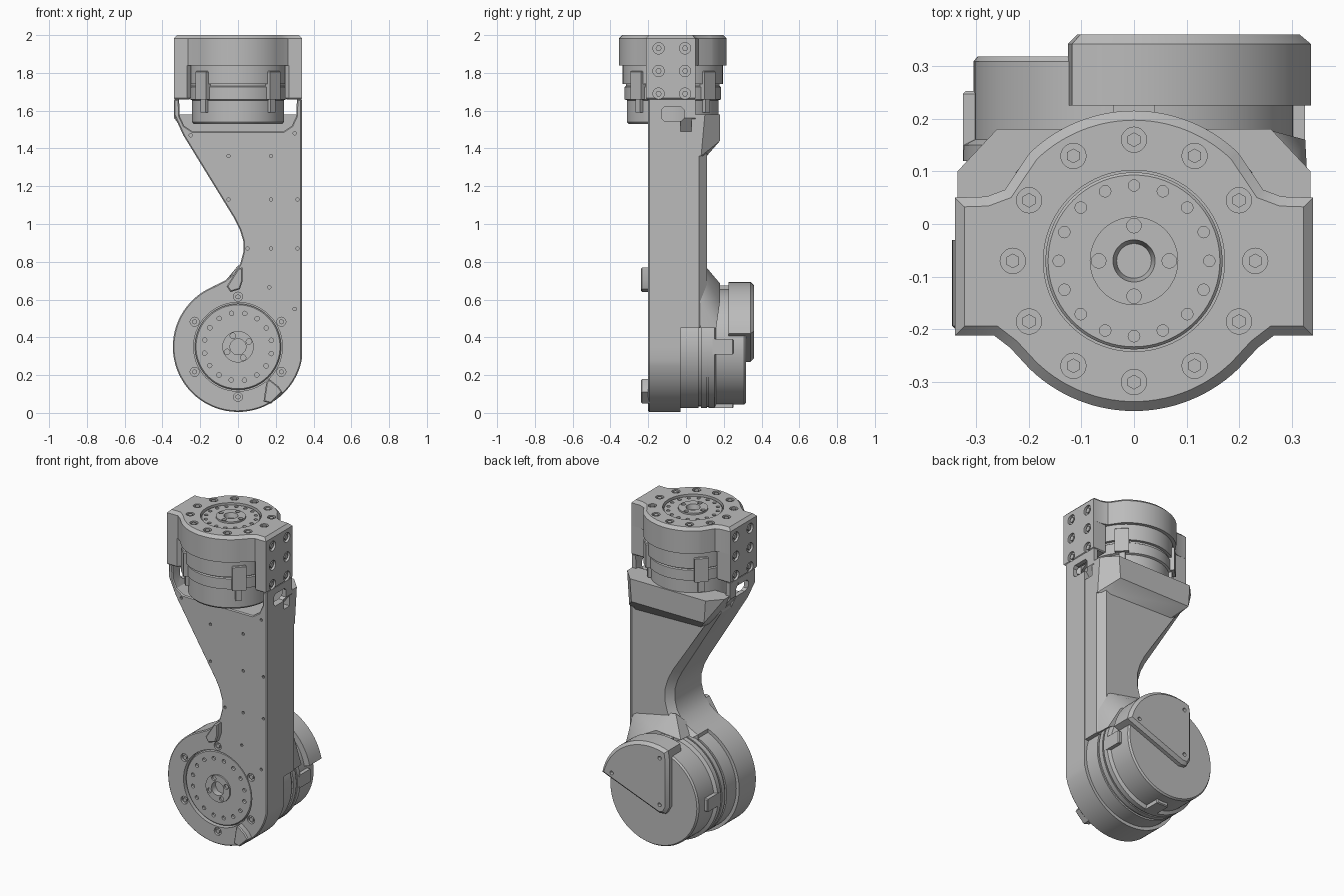
import bpy, bmesh, math
from mathutils import Matrix, Vector

if "Cube" in bpy.data.objects:
    bpy.data.objects.remove(bpy.data.objects["Cube"], do_unlink=True)

metal = bpy.data.materials.new("grey metal")
metal.use_nodes = True
GREY = (0.5, 0.5, 0.5, 1)
metal.diffuse_color = GREY
metal.node_tree.nodes["Principled BSDF"].inputs["Base Color"].default_value = GREY

HUB_Z, TOP_Y = 0.35, -0.07          # lower joint height, upper joint depth
LOW, UP = Vector((0, 0, HUB_Z)), Vector((0, TOP_Y, 0))
PLACE = {"x": lambda a, b, c: (c, a, b), "y": lambda a, b, c: (a, c, b), "z": lambda a, b, c: (a, b, c)}
TURN = {"x": Matrix.Rotation(math.pi / 2, 4, "Y"), "y": Matrix.Rotation(math.pi / 2, 4, "X"), "z": Matrix()}


def finish(name, bm):
    bmesh.ops.recalc_face_normals(bm, faces=bm.faces[:])
    mesh = bpy.data.meshes.new(name)
    bm.to_mesh(mesh)
    bm.free()
    mesh.materials.append(metal)
    obj = bpy.data.objects.new(name, mesh)
    bpy.context.collection.objects.link(obj)
    return obj


def prism(name, pts, axis, lo, hi, bevel=0):
    """Extrude an outline along an axis, chamfering the rim of the hi end."""
    bm = bmesh.new()
    base = bm.faces.new([bm.verts.new(PLACE[axis](a, b, lo)) for a, b in pts])
    new = bmesh.ops.extrude_face_region(bm, geom=[base])["geom"]
    verts = [g for g in new if isinstance(g, bmesh.types.BMVert)]
    bmesh.ops.translate(bm, verts=verts, vec=PLACE[axis](0, 0, hi - lo))
    if not any(f for f in bm.faces if f is base):
        bm.faces.new(base.verts)
    if bevel:
        rim = [g for g in new if isinstance(g, bmesh.types.BMEdge)]
        bmesh.ops.bevel(bm, geom=rim, offset=bevel, segments=1, affect="EDGES", profile=0.5)
    return finish(name, bm)


def lathe(name, profile, axis, centre, steps=72):
    """Spin a (radius, position) profile about an axis."""
    bm = bmesh.new()
    verts = [bm.verts.new(Vector(PLACE[axis](r, 0, h)) + centre) for r, h in profile]
    edges = [bm.edges.new(pair) for pair in zip(verts, verts[1:])]
    bmesh.ops.spin(bm, geom=verts + edges, cent=centre, axis=PLACE[axis](0, 0, 1),
                   angle=2 * math.pi, steps=steps, use_duplicate=False)
    bmesh.ops.remove_doubles(bm, verts=bm.verts[:], dist=0.0005)
    return finish(name, bm)


def rods(name, spots, r, half, axis, sides=20):
    bm = bmesh.new()
    for p in spots:
        bmesh.ops.create_cone(bm, cap_ends=True, segments=sides, radius1=r, radius2=r,
                              depth=2 * half, matrix=Matrix.Translation(p) @ TURN[axis])
    return finish(name, bm)


def hull(name, pts):
    bm = bmesh.new()
    for p in pts:
        bm.verts.new(p)
    bmesh.ops.convex_hull(bm, input=bm.verts[:])
    return finish(name, bm)


def cut(obj, cutter):
    mod = obj.modifiers.new("cut", "BOOLEAN")
    mod.operation, mod.solver, mod.object = "DIFFERENCE", "EXACT", cutter
    bpy.context.view_layer.update()
    dg = bpy.context.evaluated_depsgraph_get()
    mesh = bpy.data.meshes.new_from_object(obj.evaluated_get(dg))
    obj.modifiers.clear()
    obj.data = mesh
    bpy.data.objects.remove(cutter, do_unlink=True)


def arc(r, start, end, steps, centre=(0, 0)):
    angles = [math.radians(start + (end - start) * i / steps) for i in range(steps + 1)]
    return [(centre[0] + r * math.cos(t), centre[1] + r * math.sin(t)) for t in angles]


def circle(r, count, axis, at, offset=0):
    """Points evenly spaced around one of the two joints."""
    centre = LOW if axis == "y" else UP
    pts = arc(r, offset, offset + 360, count)[:-1]
    return [Vector(PLACE[axis](a, b, at)) + centre for a, b in pts]


def mirrored(pts):
    return [(-a, b) for a, b in reversed(pts)]


# Arm: front plate with the round lower housing, and the thicker spine behind it
hub = (0, HUB_Z)
neck = [(-0.34, 1.58), (-0.29, 1.47), (-0.02, 1.03), (0.01, 0.97), (0.028, 0.91), (0.028, 0.85),
        (0.012, 0.79), (-0.02, 0.74), (-0.07, 0.7)]
cradle = [(0.338, 1.66), (0.312, 1.66), (0.308, 1.57), (0.285, 1.52), (0.24, 1.49)]
plate = arc(0.345, 112, 348, 48, hub) + [(0.338, HUB_Z)] + cradle + mirrored(cradle) + neck
arm = prism("arm_front_plate", plate, "y", -0.03, -0.2, 0.006)
spine = [(0.335, 0.45), (0.335, 1.49), (-0.29, 1.49)] + neck[1:] + [(-0.13, 0.67), (-0.13, 0.45)]
prism("arm_spine", spine, "y", -0.03, 0.11, 0.04)

# Recess for the joint disc, bolt counterbores and small threaded holes
cut(arm, rods("cutter", [Vector((0, -0.2, HUB_Z))], 0.235, 0.04, "y", 72))
cut(arm, rods("cutter", circle(0.265, 6, "y", -0.2, 30), 0.024, 0.015, "y"))
taps = [(-0.05, 1.36), (0.175, 1.36), (-0.05, 1.13), (0.175, 1.13), (0.315, 1.13), (0.05, 0.87),
        (0.175, 0.87), (0.315, 0.87), (0.165, 0.665), (-0.25, 1.47), (0.3, 1.48), (0.3, 0.55)]
cut(arm, rods("cutter", [Vector((x, -0.2, z)) for x, z in taps], 0.009, 0.02, "y", 10))
rods("housing_bolts", circle(0.265, 6, "y", -0.192, 30), 0.014, 0.006, "y", 6)

# Side cheeks of the cradle, with a slot through each
slot = [(-0.13, 1.56), (-0.115, 1.545), (-0.025, 1.545), (-0.01, 1.56),
        (-0.01, 1.605), (-0.025, 1.62), (-0.115, 1.62), (-0.13, 1.605)]
for side, s in (("left", 1), ("right", -1)):
    pts = [(s * x, z) for x, z in cradle + [(0.24, 1.47), (0.27, 1.47), (0.338, 1.56)]]
    cheek = prism(side + "_cradle_cheek", pts, "y", -0.03, 0.05)
    for part in (arm, cheek):
        cut(part, prism("cutter", slot, "x", s * 0.25, s * 0.4))

# Rear bulge that carries the upper motor
bulge = [(x * s, y, z) for s in (1, -1) for x, y, z in
         ((0.335, 0.03, 1.58), (0.335, 0.1, 1.58), (0.26, 0.18, 1.58), (0.25, 0.18, 1.44))]
bulge += [(0.335, 0.03, 1.36), (0.335, 0.08, 1.36), (0.27, 0.11, 1.36), (-0.2, 0.03, 1.36),
          (-0.17, 0.1, 1.36), (-0.29, 0.03, 1.48), (-0.28, 0.1, 1.47)]
hull("arm_rear_bulge", bulge)

# Flared collar where the arm meets the lower motor
hull("arm_collar", [(0, 0.1, 0.78), (0.29, 0.1, 0.72), (-0.09, 0.18, 0.67), (0.08, 0.18, 0.685),
                    (0.25, 0.18, 0.59), (0.33, 0.07, 0.6), (0.325, 0.16, 0.45), (-0.09, 0, 0.66), (0.33, 0, 0.45)])

# End stops on the front
stops = {"upper_stop": [(-0.06, 0.67), (-0.04, 0.64), (0.01, 0.655), (0.025, 0.7), (0.025, 0.77), (0, 0.765)],
         "lower_stop": [(0.135, 0.06), (0.175, 0.05), (0.235, 0.11), (0.215, 0.14), (0.165, 0.18), (0.15, 0.16)]}
for name, pts in stops.items():
    prism(name, pts, "y", -0.19, -0.238, 0.006)

# Lower joint output disc
disc = lathe("lower_output_disc", [(0, -0.15), (0.042, -0.15), (0.042, -0.2), (0.083, -0.2), (0.083, -0.19),
             (0.222, -0.19), (0.228, -0.184), (0.228, -0.12), (0, -0.12)], "y", LOW)
cut(disc, rods("cutter", circle(0.18, 16, "y", -0.19, 11), 0.012, 0.015, "y", 12))
cut(disc, rods("cutter", circle(0.064, 4, "y", -0.2, 25), 0.015, 0.012, "y", 12))

# Lower motor with clamp blocks
lathe("lower_motor", [(0, -0.06), (0.325, -0.06), (0.325, 0.065), (0.315, 0.065), (0.315, 0.08), (0.325, 0.08),
      (0.325, 0.11), (0.318, 0.11), (0.318, 0.12), (0.325, 0.12), (0.325, 0.15), (0.305, 0.16), (0.305, 0.308),
      (0.297, 0.318), (0, 0.318)], "y", LOW)


def clamps(name, centre, axis, angles, r_in, r_out, half, lo, hi):
    for i, a in enumerate(angles):
        c, s = math.cos(math.radians(a)), math.sin(math.radians(a))
        pts = [(centre[0] + r * c - w * s, centre[1] + r * s + w * c)
               for r, w in ((r_in, -half), (r_out, -half), (r_out, half), (r_in, half))]
        prism(f"{name}_{i + 1}", pts, axis, lo, hi, 0.005)


clamps("lower_clamp", hub, "y", (0, 90, 180, 270), 0.27, 0.325, 0.04, 0.14, 0.252)

# Rear cover wedge on the lower motor
cover = arc(0.343, 12, 110, 18, hub) + [(-0.125, 0.62), (-0.125, 0.32), (-0.1, 0.275), (-0.06, 0.27)]
wedge = prism("rear_cover", cover, "y", 0.225, 0.36, 0.018)
holes = [Vector((x, 0.36, z)) for x, z in ((0.26, 0.44), (-0.07, 0.62), (-0.07, 0.33))]
cut(wedge, rods("cutter", holes, 0.012, 0.02, "y", 12))

# Upper motor with clamp blocks
lathe("upper_motor", [(0, 1.53), (0.235, 1.53), (0.243, 1.54), (0.243, 1.655), (0.255, 1.66), (0.255, 1.725),
      (0.248, 1.73), (0.248, 1.74), (0.265, 1.74), (0.265, 1.87), (0, 1.87)], "z", UP)
top = (0, TOP_Y)
clamps("upper_clamp", top, "z", (45, 135, 225, 315), 0.22, 0.278, 0.04, 1.66, 1.81)
clamps("upper_clamp_pin", top, "z", (45, 135, 225, 315), 0.22, 0.262, 0.018, 1.59, 1.68)

# Upper bracket: round collar with two ears hanging down
right_edge = arc(0.285, -90, -46, 14, top) + [(0.235, -0.235), (0.265, -0.212), (0.34, -0.212), (0.34, 0.05),
             (0.28, 0.052), (0.245, 0.065)] + arc(0.285, 46, 90, 14, top)
bracket = prism("upper_bracket", right_edge + mirrored(right_edge)[1:-1], "z", 1.84, 2, 0.018)
cut(bracket, rods("cutter", [Vector((0, TOP_Y, 2))], 0.172, 0.03, "z", 72))
cut(bracket, rods("cutter", circle(0.23, 12, "z", 2), 0.024, 0.014, "z"))
rods("collar_bolts", circle(0.23, 12, "z", 1.992), 0.014, 0.006, "z", 6)

bolt_spots = [(y, z) for y in (-0.145, -0.005) for z in (1.69, 1.81, 1.93)]
for side, s in (("left", 1), ("right", -1)):
    pts = [(s * x, y) for x, y in ((0.25, -0.19), (0.27, -0.212), (0.34, -0.212), (0.34, 0.05), (0.25, 0.05))]
    ear = prism(side + "_ear", pts, "z", 1.86, 1.66, 0.006)
    for part in (ear, bracket):
        spots = [Vector((s * 0.34, y, z)) for y, z in bolt_spots if (z > 1.86) == (part is bracket)]
        cut(part, rods("cutter", spots, 0.03, 0.015, "x"))
    rods(side + "_ear_bolts", [Vector((s * 0.328, y, z)) for y, z in bolt_spots], 0.016, 0.008, "x", 6)

# Upper joint output disc
disc = lathe("upper_output_disc", [(0, 1.95), (0.028, 1.95), (0.04, 2), (0.084, 2), (0.084, 1.99),
             (0.163, 1.99), (0.168, 1.985), (0.168, 1.93), (0, 1.93)], "z", UP)
cut(disc, rods("cutter", circle(0.143, 16, "z", 1.99), 0.011, 0.015, "z", 12))
cut(disc, rods("cutter", circle(0.067, 4, "z", 2), 0.014, 0.012, "z", 12))

# Smooth curved surfaces, keeping machined edges crisp
bpy.ops.object.select_all(action="DESELECT")
for obj in bpy.context.collection.objects:
    if obj.type == "MESH" and metal.name in obj.data.materials:
        obj.select_set(True)
        bpy.context.view_layer.objects.active = obj
bpy.ops.object.shade_smooth_by_angle(angle=math.radians(28))
